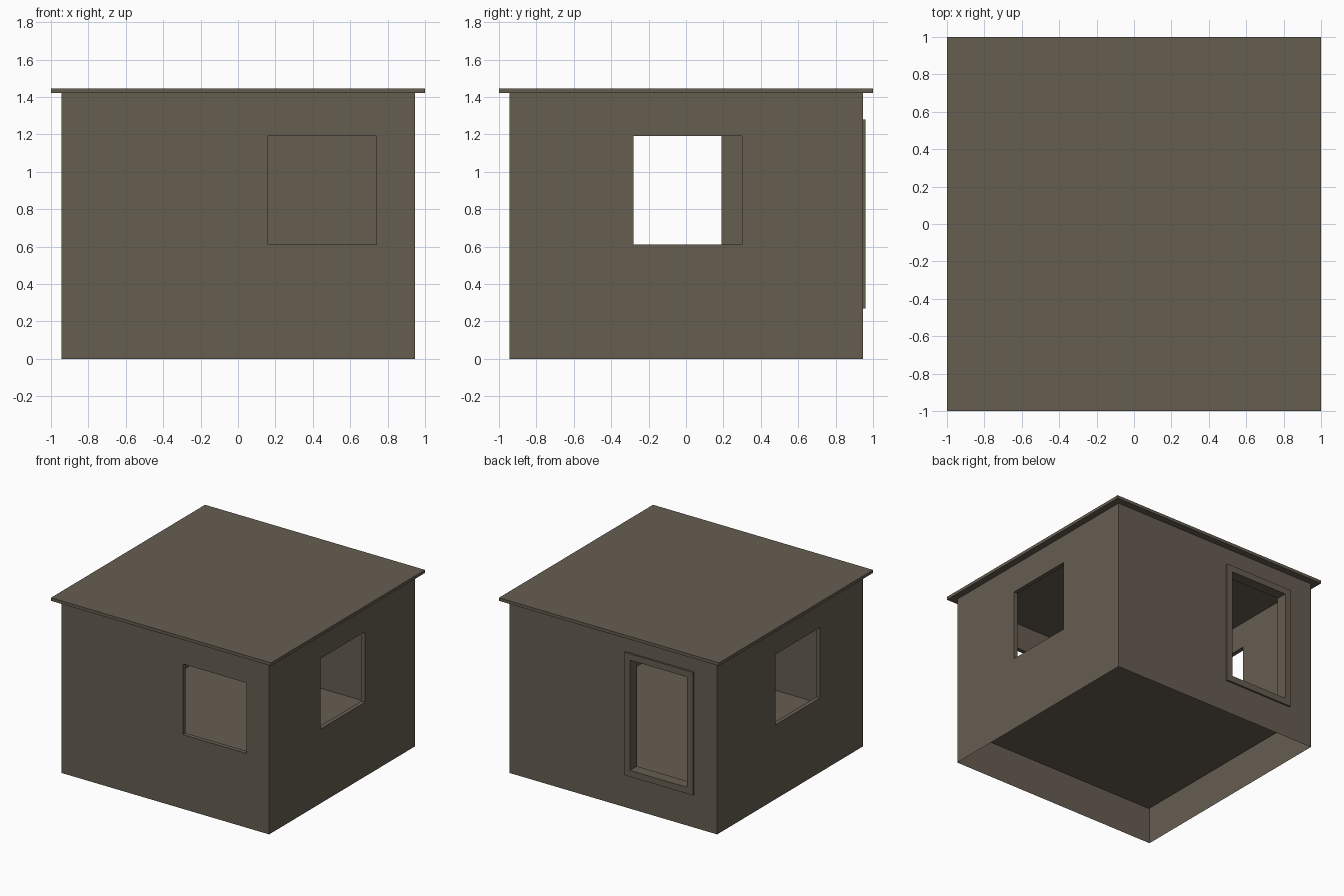
import bpy, bmesh
from mathutils import Vector

if "Cube" in bpy.data.objects:
    bpy.data.objects.remove(bpy.data.objects["Cube"])

OUT, INN = 0.945, 0.91            # outer and inner wall faces
TOP, FLOOR, CEIL = 1.42, 0.27, 1.40

mat = bpy.data.materials.new("weathered brown")
mat.diffuse_color = (0.13, 0.11, 0.081, 1)
mat.use_nodes = True
mat.node_tree.nodes["Principled BSDF"].inputs["Base Color"].default_value = mat.diffuse_color


def finish(bm, name):
    mesh = bpy.data.meshes.new(name)
    bm.to_mesh(mesh)
    bm.free()
    mesh.materials.append(mat)
    obj = bpy.data.objects.new(name, mesh)
    bpy.context.collection.objects.link(obj)
    return obj


def face(bm, pts, facing):
    # One polygon turned to look along the given direction
    f = bm.faces.new([bm.verts.new(p) for p in pts])
    f.normal_update()
    if f.normal.dot(facing) < 0:
        f.normal_flip()


def add_box(bm, lo, hi):
    made = bmesh.ops.create_cube(bm, size=1)["verts"]
    for v in made:
        v.co = [(a + b) / 2 + c * (b - a) for a, b, c in zip(lo, hi, v.co)]


def wall(name, normal, a0, a1, z0, z1, reveal=True):
    # Outer and inner skins with an opening a0..a1, z0..z1, joined by the reveal
    n = Vector(normal)
    along = Vector((1, 0, 0)) if n.y else Vector((0, 1, 0))
    up = Vector((0, 0, 1))
    bm = bmesh.new()

    def pt(d, a, z):
        return n * d + along * a + up * z

    hole = [(a0, z0), (a1, z0), (a1, z1), (a0, z1)]
    for d, lo, hi, facing in ((OUT, 0, TOP, n), (INN, FLOOR, CEIL, -n)):
        rim = [(-d, lo), (d, lo), (d, hi), (-d, hi)]
        for i in range(4):
            j = (i + 1) % 4
            face(bm, [pt(d, *p) for p in (rim[i], rim[j], hole[j], hole[i])], facing)
    if reveal:
        mid = pt((OUT + INN) / 2, (a0 + a1) / 2, (z0 + z1) / 2)
        for i in range(4):
            p, q = hole[i], hole[(i + 1) % 4]
            pts = [pt(OUT, *p), pt(OUT, *q), pt(INN, *q), pt(INN, *p)]
            face(bm, pts, mid - sum(pts, Vector()) / 4)
    bmesh.ops.remove_doubles(bm, verts=bm.verts, dist=1e-4)
    finish(bm, name)


# Walls with window openings, and the back wall with the doorway
wall("front_wall", (0, -1, 0), 0.16, 0.74, 0.61, 1.19)
wall("right_wall", (1, 0, 0), -0.28, 0.30, 0.61, 1.19)
wall("left_wall", (-1, 0, 0), -0.39, 0.19, 0.61, 1.19)
wall("back_wall", (0, 1, 0), -0.71, -0.13, 0.295, 1.255, reveal=False)

# Raised floor and ceiling sheets of the room
for name, z, s in (("floor", FLOOR, 1), ("ceiling", CEIL, -1)):
    bm = bmesh.new()
    face(bm, [(-INN, -INN, z), (INN, -INN, z), (INN, INN, z), (-INN, INN, z)],
         Vector((0, 0, s)))
    finish(bm, name)

# Overhanging roof slab
bm = bmesh.new()
add_box(bm, (-1, -1, TOP), (1, 1, 1.445))
finish(bm, "roof")

# Door frame: two posts, sill and head
x0, x1, z0, z1, t = -0.735, -0.11, 0.27, 1.28, 0.052
y0, y1 = 0.87, 0.96
bm = bmesh.new()
for x in (x0, x1 - t):
    add_box(bm, (x, y0, z0), (x + t, y1, z1))
for z in (z0, z1 - t):
    add_box(bm, (x0 + t, y0, z), (x1 - t, y1, z + t))
# Merge the four bars into one clean ring
bmesh.ops.remove_doubles(bm, verts=bm.verts, dist=1e-4)
finish(bm, "door_frame")
